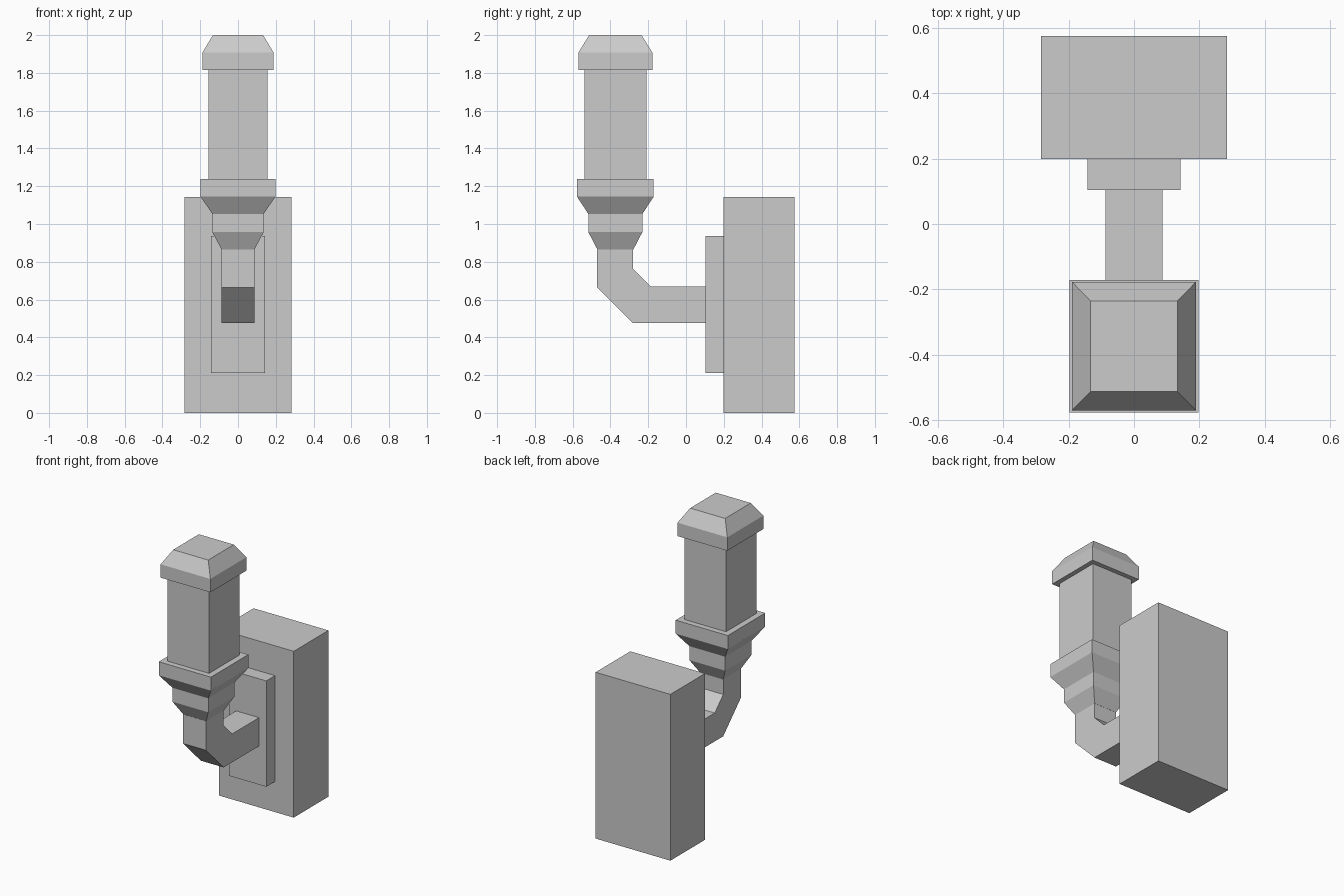
import bpy, bmesh

if "Cube" in bpy.data.objects:
    bpy.data.objects.remove(bpy.data.objects["Cube"])

LAMP_Y = -0.374  # centre line of the upright lamp


def finish(name, bm):
    bmesh.ops.recalc_face_normals(bm, faces=bm.faces)
    mesh = bpy.data.meshes.new(name)
    bm.to_mesh(mesh)
    bm.free()
    obj = bpy.data.objects.new(name, mesh)
    bpy.context.collection.objects.link(obj)
    return obj


def loft(name, cy, sections):
    """Stack of rectangles (half x, half y, z) joined into a closed solid."""
    bm = bmesh.new()
    rings = [[bm.verts.new((sx * hx, cy + sy * hy, z))
              for sx, sy in ((-1, -1), (1, -1), (1, 1), (-1, 1))]
             for hx, hy, z in sections]
    for a, b in zip(rings, rings[1:]):
        for i in range(4):
            j = (i + 1) % 4
            bm.faces.new((a[i], a[j], b[j], b[i]))
    bm.faces.new(rings[0])
    bm.faces.new(rings[-1])
    return finish(name, bm)


def extrude_x(name, half, profile):
    """Side profile (y, z) extruded symmetrically across x."""
    bm = bmesh.new()
    face = bm.faces.new([bm.verts.new((-half, y, z)) for y, z in profile])
    new = bmesh.ops.extrude_face_region(bm, geom=[face], use_keep_orig=True)["geom"]
    verts = [v for v in new if isinstance(v, bmesh.types.BMVert)]
    bmesh.ops.translate(bm, verts=verts, vec=(2 * half, 0, 0))
    return finish(name, bm)


# Wall block and mounting plate
loft("wall_block", 0.387, [(0.284, 0.188, 0), (0.284, 0.188, 1.142)])
loft("mounting_plate", 0.152, [(0.142, 0.048, 0.21), (0.142, 0.048, 0.937)])

# Bent arm
extrude_x("bent_arm", 0.087, [
    (0.105, 0.475), (-0.28, 0.475), (-0.47, 0.665), (-0.47, 0.865),
    (-0.28, 0.865), (-0.28, 0.762), (-0.188, 0.67), (0.105, 0.67)])

# Stepped socket, lamp body and cap
loft("lamp_socket", LAMP_Y, [
    (0.087, 0.095, 0.865), (0.136, 0.143, 0.957), (0.136, 0.143, 1.053),
    (0.198, 0.203, 1.145), (0.198, 0.203, 1.238)])
loft("lamp_body", LAMP_Y, [(0.157, 0.164, 1.238), (0.157, 0.164, 1.815)])
loft("lamp_cap", LAMP_Y, [
    (0.189, 0.196, 1.815), (0.189, 0.196, 1.907), (0.133, 0.139, 2.0)])
